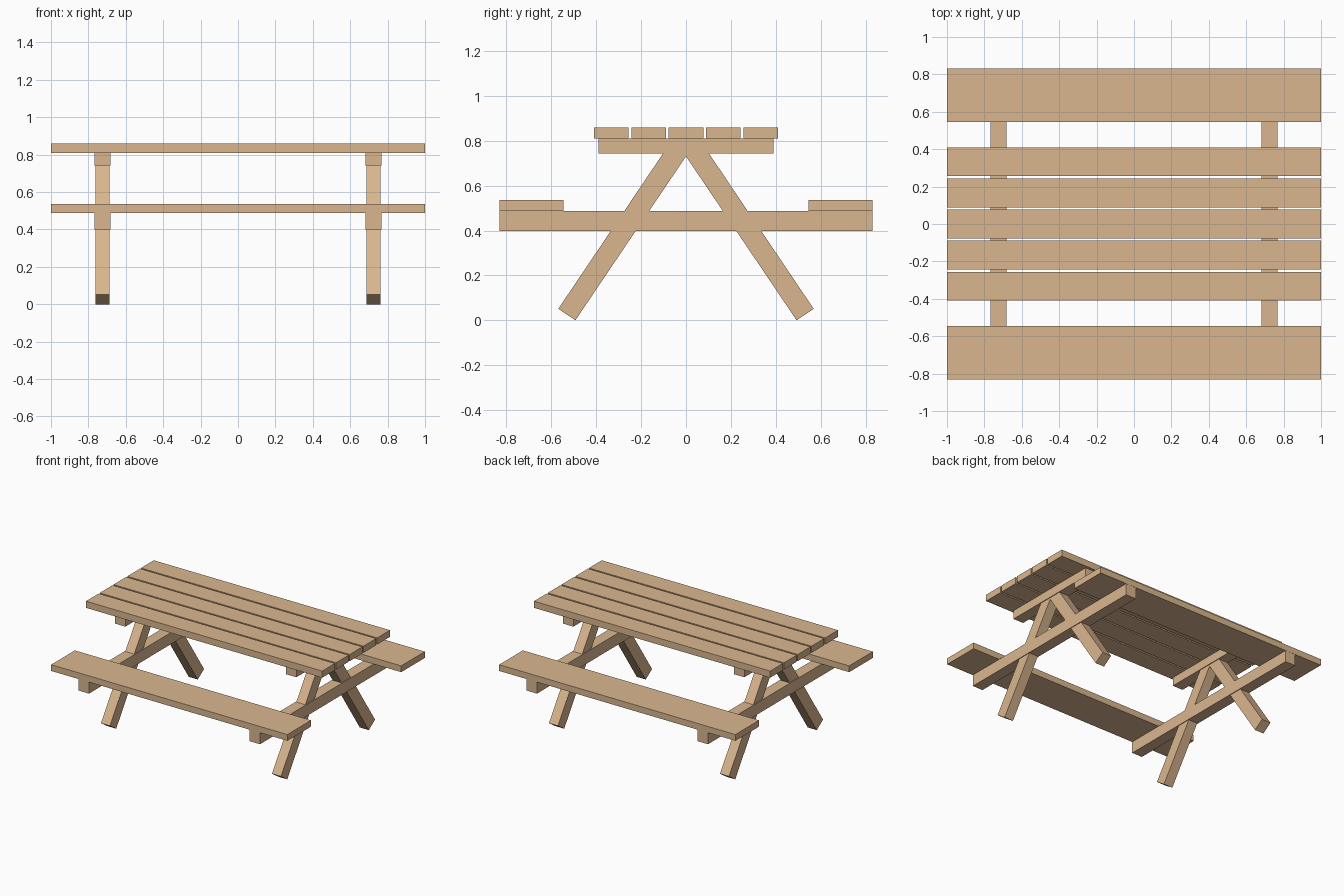
import bpy
import math

if "Cube" in bpy.data.objects:
    bpy.data.objects.remove(bpy.data.objects["Cube"])

wood = bpy.data.materials.new("light wood")
wood.diffuse_color = (0.70, 0.47, 0.275, 1.0)
wood.use_nodes = True
wood.node_tree.nodes["Principled BSDF"].inputs["Base Color"].default_value = wood.diffuse_color


def box(name, center, size, tilt=0.0):
    """Flat-faced timber, optionally rotated about the x axis."""
    bpy.ops.mesh.primitive_cube_add(size=1, location=center)
    ob = bpy.context.object
    ob.name = name
    ob.data.name = name
    ob.scale = size
    bpy.ops.object.transform_apply(location=False, rotation=False, scale=True)
    ob.rotation_euler = (tilt, 0, 0)
    ob.data.materials.append(wood)
    return ob


# Tabletop planks
for i in range(-2, 3):
    box(f"tabletop_plank_{i + 3}", (0, i * 0.1663, 0.8345), (2, 0.154, 0.051))

# Bench seats
for side, sy in (("front", -1), ("back", 1)):
    box(f"{side}_seat", (0, sy * 0.688, 0.511), (2, 0.286, 0.048))

# Two A-frames: top cleat, seat beam and a pair of splayed legs
foot = (0.531, 0.0255)     # centre of the foot end (y, z)
head = (0.022, 0.780)      # centre of the upper end, buried in the cleat
dy, dz = foot[0] - head[0], head[1] - foot[1]
length = math.hypot(dy, dz)
lean = math.atan2(dy, dz)
for end, sx in (("left", -1), ("right", 1)):
    x = sx * 0.724
    box(f"{end}_top_cleat", (x, 0, 0.776), (0.087, 0.78, 0.066))
    box(f"{end}_seat_beam", (x, 0, 0.443), (0.087, 1.66, 0.089))
    for side, sy in (("front", -1), ("back", 1)):
        mid = (x, sy * (foot[0] + head[0]) / 2, (foot[1] + head[1]) / 2)
        box(f"{end}_{side}_leg", mid, (0.076, 0.092, length), sy * lean)
